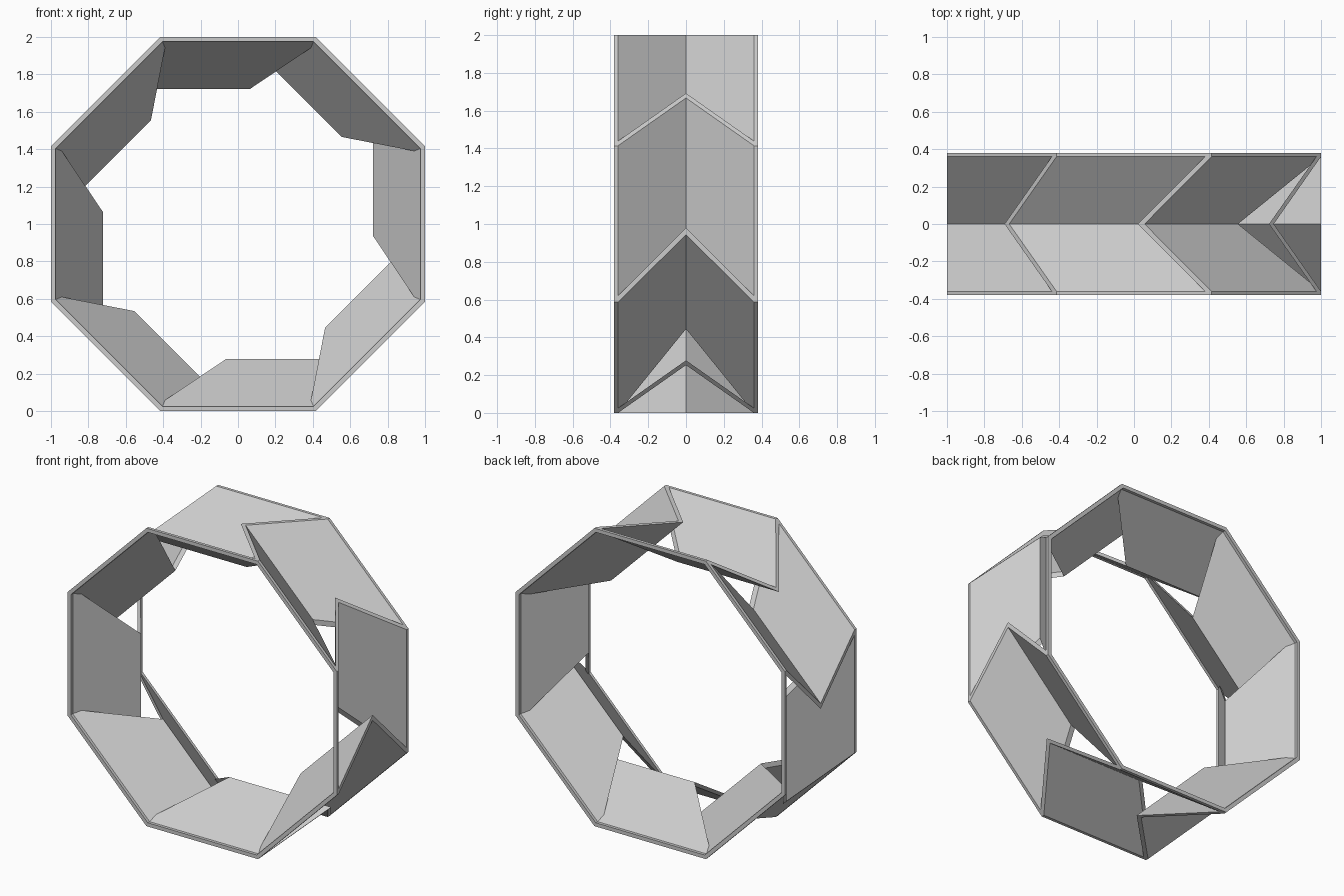
import bpy, bmesh, math

cube = bpy.data.objects.get("Cube")
if cube:
    bpy.data.objects.remove(cube, do_unlink=True)

SIDES = 8
STEP = 2 * math.pi / SIDES
SHEET = 0.025            # sheet thickness, measured radially
EDGE_Y, RIM_Y = 0.36, 0.38
VALLEY = 0.722           # inner radius of the fold
DIAG = math.sqrt(2)

grey = bpy.data.materials.new("plain_grey")
grey.use_nodes = True
colour = (0.6, 0.6, 0.6, 1)
grey.diffuse_color = colour
grey.node_tree.nodes["Principled BSDF"].inputs["Base Color"].default_value = colour


def place(x, y, r, angle):
    """Point at tangent offset x and radius r on the side facing angle."""
    c, s = math.cos(angle), math.sin(angle)
    return (x * c + r * s, y, 1 + r * c - x * s)


def skin(bm, loops, closed):
    """Bridge matching vertex loops with quads."""
    n = len(loops[0])
    pairs = list(zip(loops, loops[1:]))
    if closed:
        pairs.append((loops[-1], loops[0]))
    for a, b in pairs:
        for i in range(n):
            j = (i + 1) % n
            bm.faces.new((a[i], a[j], b[j], b[i]))


def finish(bm, name):
    bmesh.ops.recalc_face_normals(bm, faces=bm.faces)
    mesh = bpy.data.meshes.new(name)
    bm.to_mesh(mesh)
    bm.free()
    mesh.materials.append(grey)
    bpy.context.collection.objects.link(bpy.data.objects.new(name, mesh))


# Folded V panels, one per side, with slanted chevron ends
section = [(-EDGE_Y, 1), (0, VALLEY + SHEET), (EDGE_Y, 1),
           (EDGE_Y, 1 - SHEET), (0, VALLEY), (-EDGE_Y, 1 - SHEET)]
for k in range(SIDES):
    bm = bmesh.new()
    start, end = [], []
    for y, r in section:
        # The start lies flush in the plane of the neighbouring side
        start.append(bm.verts.new(place(r - DIAG, y, r, k * STEP)))
        reach = 0.786 + (DIAG - 0.786) * abs(y) / EDGE_Y
        end.append(bm.verts.new(place(reach - r, y, r, k * STEP)))
    skin(bm, [start, end], False)
    for loop in (start, end):
        bm.faces.new((loop[0], loop[1], loop[4], loop[5]))
        bm.faces.new((loop[1], loop[2], loop[3], loop[4]))
    finish(bm, f"folded_panel_{k + 1}")

# Octagonal rims on the front and back
for name, side in (("front_rim", -1), ("back_rim", 1)):
    bm = bmesh.new()
    loops = []
    for k in range(SIDES):
        loops.append([bm.verts.new(place(0, side * y, r / math.cos(STEP / 2), (k + 0.5) * STEP))
                      for y, r in ((EDGE_Y, 1), (RIM_Y, 1),
                                   (RIM_Y, 1 - SHEET), (EDGE_Y, 1 - SHEET))])
    skin(bm, loops, True)
    finish(bm, name)
